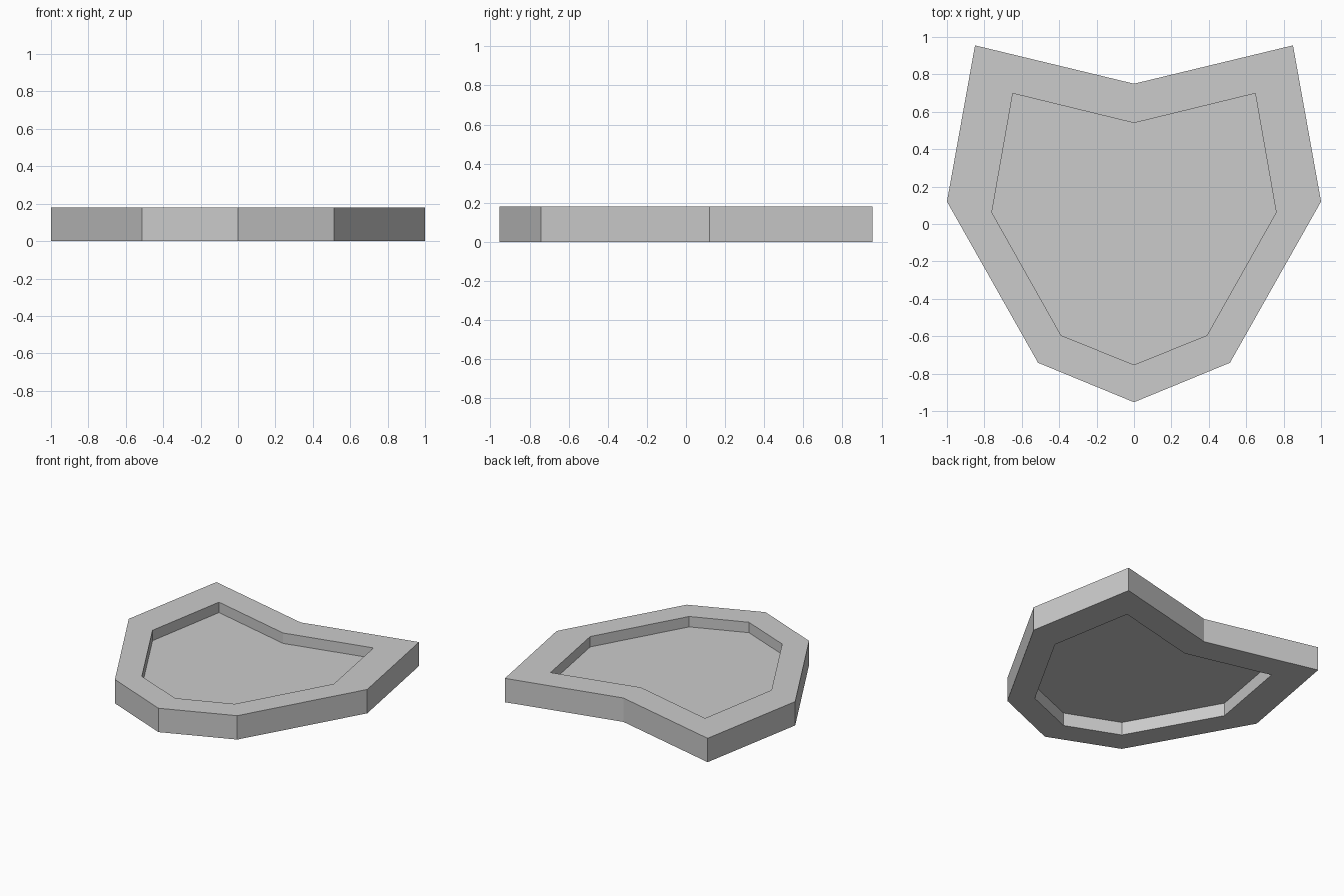
import bpy
import bmesh

cube = bpy.data.objects.get("Cube")
if cube:
    bpy.data.objects.remove(cube, do_unlink=True)

HEIGHT = 0.181
PANEL_BOTTOM, PANEL_TOP = 0.099, 0.102

# Right-hand half outlines, from the back notch round to the front point
OUTER = [(0, 0.75), (0.85, 0.955), (1, 0.12), (0.513, -0.742), (0, -0.953)]
INNER = [(0, 0.54), (0.648, 0.698), (0.76, 0.062), (0.39, -0.595), (0, -0.753)]

grey = bpy.data.materials.new("light grey")
grey.use_nodes = True
grey.diffuse_color = (0.6, 0.6, 0.6, 1)
grey.node_tree.nodes["Principled BSDF"].inputs["Base Color"].default_value = grey.diffuse_color


def mirrored(half):
    """Close a half outline by mirroring it across x = 0."""
    return half + [(-x, y) for x, y in reversed(half[1:-1])]


def ring(bm, outline, z):
    return [bm.verts.new((x, y, z)) for x, y in outline]


def bridge(bm, a, b):
    for i in range(len(a)):
        j = (i + 1) % len(a)
        bm.faces.new((a[i], a[j], b[j], b[i]))


def finish(bm, name):
    bmesh.ops.recalc_face_normals(bm, faces=bm.faces)
    mesh = bpy.data.meshes.new(name)
    bm.to_mesh(mesh)
    bm.free()
    mesh.materials.append(grey)
    obj = bpy.data.objects.new(name, mesh)
    bpy.context.collection.objects.link(obj)


outer, inner = mirrored(OUTER), mirrored(INNER)

# Raised rim: a closed loop of four bridged outlines
bm = bmesh.new()
loops = [ring(bm, outer, 0), ring(bm, outer, HEIGHT),
         ring(bm, inner, HEIGHT), ring(bm, inner, 0)]
for k in range(4):
    bridge(bm, loops[k], loops[(k + 1) % 4])
finish(bm, "shield_rim")

# Thin panel set into the rim, recessed on both sides
bm = bmesh.new()
low, high = ring(bm, inner, PANEL_BOTTOM), ring(bm, inner, PANEL_TOP)
bridge(bm, low, high)
bm.faces.new(low)
bm.faces.new(high)
finish(bm, "shield_panel")
